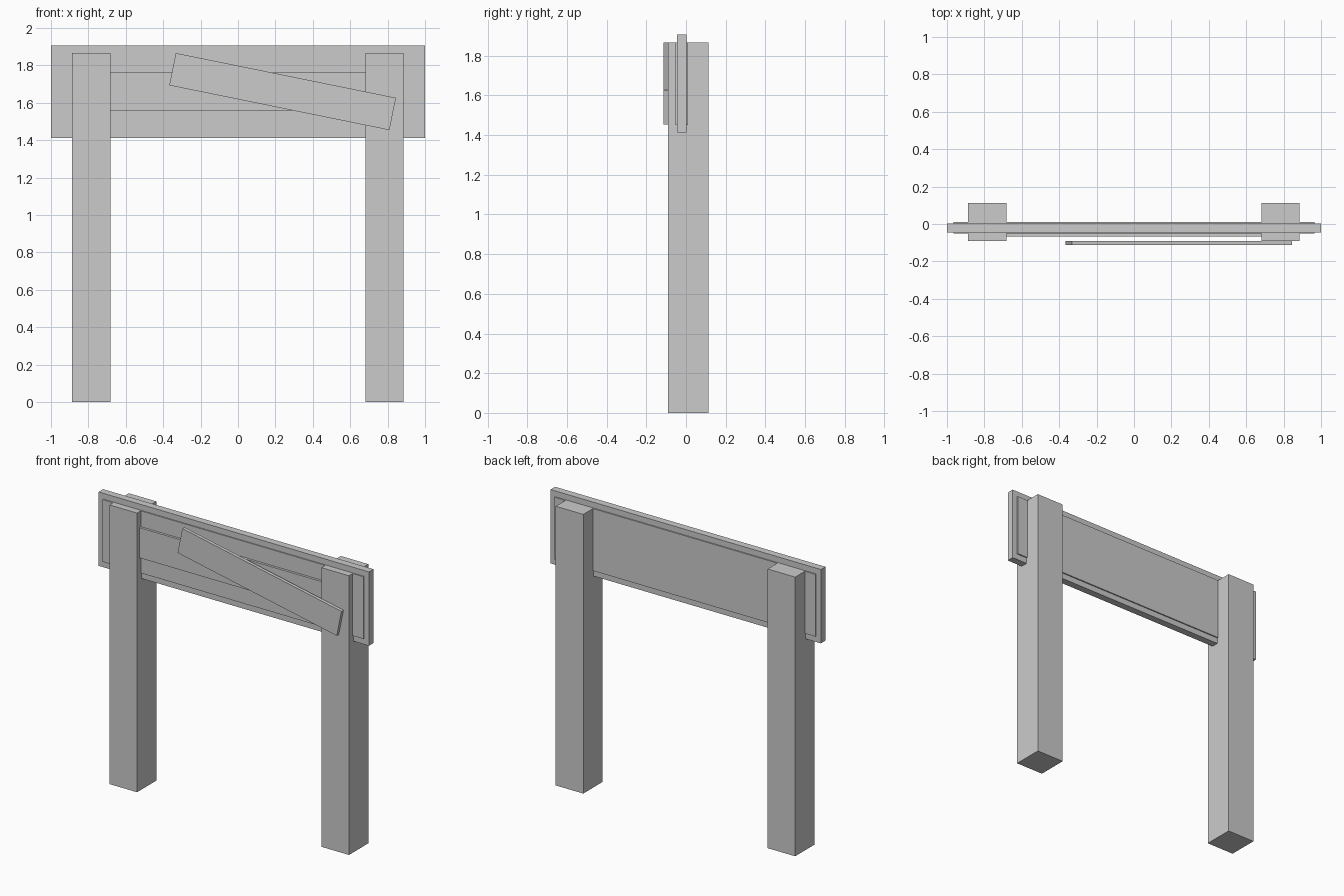
import bpy
import math

if "Cube" in bpy.data.objects:
    bpy.data.objects.remove(bpy.data.objects["Cube"])

grey = bpy.data.materials.new("light_grey")
grey.diffuse_color = (0.6, 0.6, 0.6, 1)
grey.use_nodes = True
grey.node_tree.nodes["Principled BSDF"].inputs["Base Color"].default_value = grey.diffuse_color


def box(name, x, y, z, tilt=0):
    """Box from (min, max) ranges, optionally tilted about the y axis."""
    bpy.ops.mesh.primitive_cube_add(size=1)
    ob = bpy.context.object
    ob.name = name
    ob.location = [(a + b) / 2 for a, b in (x, y, z)]
    ob.scale = [b - a for a, b in (x, y, z)]
    ob.rotation_euler.y = tilt
    ob.data.materials.append(grey)
    return ob


# Square posts
for side, cx in (("left", -0.785), ("right", 0.783)):
    box(side + "_post", (cx - 0.102, cx + 0.102), (-0.091, 0.113), (0, 1.867))

# Sign board with a slightly raised panel on both faces
box("board", (-1, 1), (-0.045, 0.003), (1.412, 1.906))
box("raised_panel", (-0.965, 0.965), (-0.052, 0.011), (1.451, 1.867))

# Plank running between the posts
box("cross_plank", (-0.75, 0.75), (-0.068, -0.045), (1.559, 1.761))

# Slanted plank fixed across the front
box("slanted_plank", (-0.362, 0.839), (-0.113, -0.091), (1.572, 1.748),
    math.radians(11.5))
